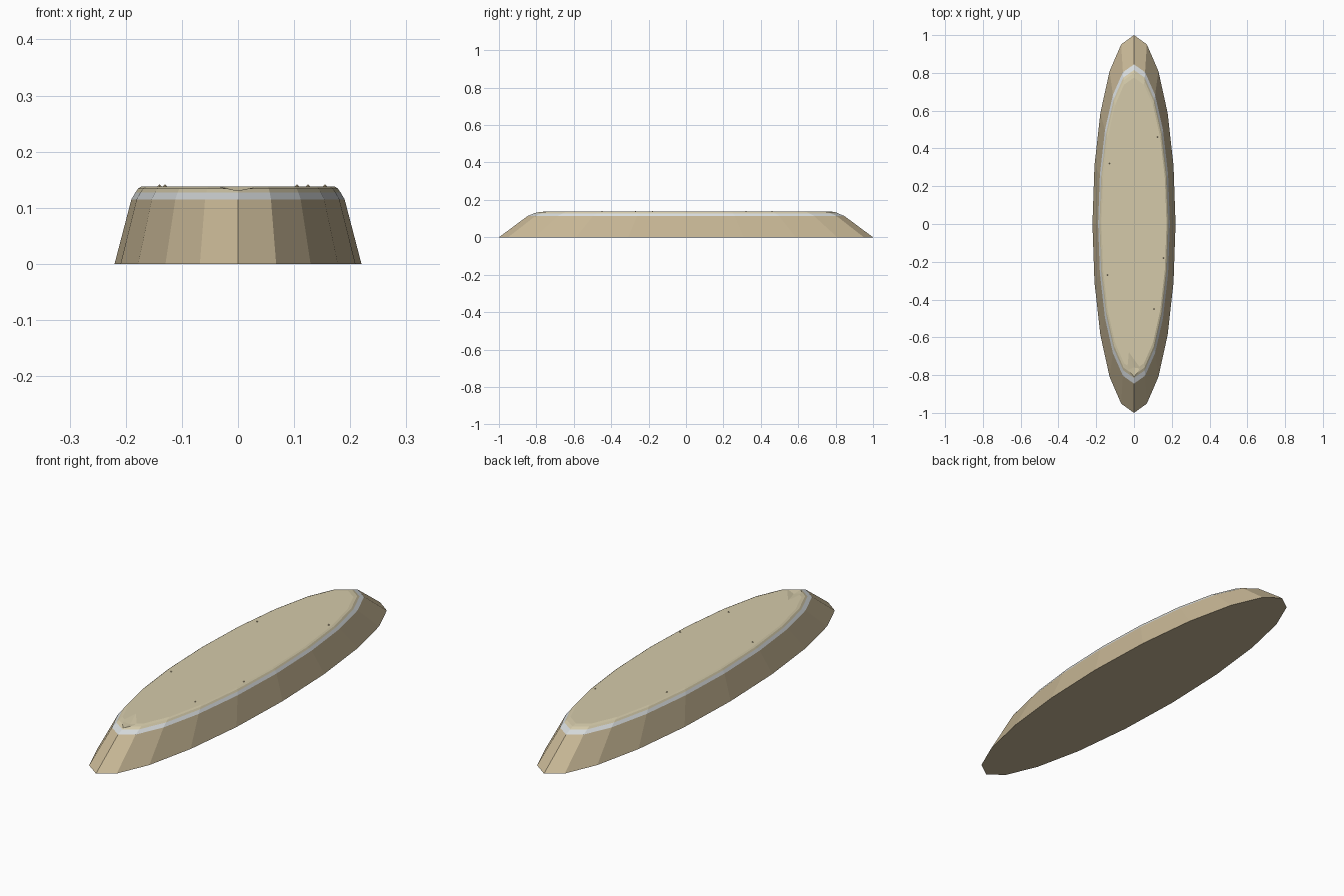
import bpy, bmesh, math

if "Cube" in bpy.data.objects:
    bpy.data.objects.remove(bpy.data.objects["Cube"])

N = 20


def material(name, rgb):
    m = bpy.data.materials.new(name)
    m.diffuse_color = (*rgb, 1)
    m.use_nodes = True
    m.node_tree.nodes["Principled BSDF"].inputs["Base Color"].default_value = m.diffuse_color
    return m


tan = material("tan", (0.57, 0.47, 0.30))
cream = material("cream", (0.66, 0.59, 0.40))
silver = material("silver", (0.68, 0.71, 0.72))


def add_object(name, bm, mat):
    bmesh.ops.recalc_face_normals(bm, faces=bm.faces[:])
    me = bpy.data.meshes.new(name)
    bm.to_mesh(me)
    bm.free()
    me.materials.append(mat)
    ob = bpy.data.objects.new(name, me)
    bpy.context.collection.objects.link(ob)
    return ob


def oval_stack(name, rings, mat):
    """Closed solid through oval rings given as (half width, half length, z)."""
    bm = bmesh.new()
    loops = []
    for a, b, z in rings:
        loops.append([bm.verts.new((a * math.sin(2 * math.pi * i / N),
                                    b * math.cos(2 * math.pi * i / N), z))
                      for i in range(N)])
    for lo, hi in zip(loops, loops[1:]):
        for i in range(N):
            j = (i + 1) % N
            bm.faces.new((lo[i], lo[j], hi[j], hi[i]))
    bm.faces.new(loops[0])
    bm.faces.new(loops[-1])
    return add_object(name, bm, mat)


# Sloping body, bright trim band and top slab
oval_stack("body", [(0.22, 1.0, 0), (0.19, 0.845, 0.115)], tan)
oval_stack("trim_band", [(0.19, 0.845, 0.115), (0.183, 0.815, 0.127)], silver)
top = oval_stack("top_slab", [(0.183, 0.815, 0.127), (0.178, 0.80, 0.134),
                              (0.172, 0.775, 0.138)], cream)

# Chipped dent at the front end of the top
bm = bmesh.new()
for p in [(-0.03, -0.67, 0.139), (0.055, -0.77, 0.143), (-0.055, -0.78, 0.143),
          (0.0, -0.76, 0.1285), (0.0, -0.83, 0.131), (0.0, -0.80, 0.15)]:
    bm.verts.new(p)
bmesh.ops.convex_hull(bm, input=bm.verts[:])
cutter = add_object("dent_cutter", bm, cream)
cutter.hide_render = True
cutter.hide_viewport = True
mod = top.modifiers.new("dent", "BOOLEAN")
mod.operation = "DIFFERENCE"
mod.solver = "EXACT"
mod.object = cutter

# Tiny grit specks near the rim
for k, (x, y) in enumerate([(-0.13, 0.32), (0.125, 0.46), (0.155, -0.18),
                            (0.105, -0.45), (-0.14, -0.27)]):
    bpy.ops.mesh.primitive_cone_add(vertices=4, radius1=0.004, radius2=0,
                                    depth=0.004, location=(x, y, 0.14))
    speck = bpy.context.object
    speck.name = f"speck_{k + 1}"
    speck.data.materials.append(tan)
